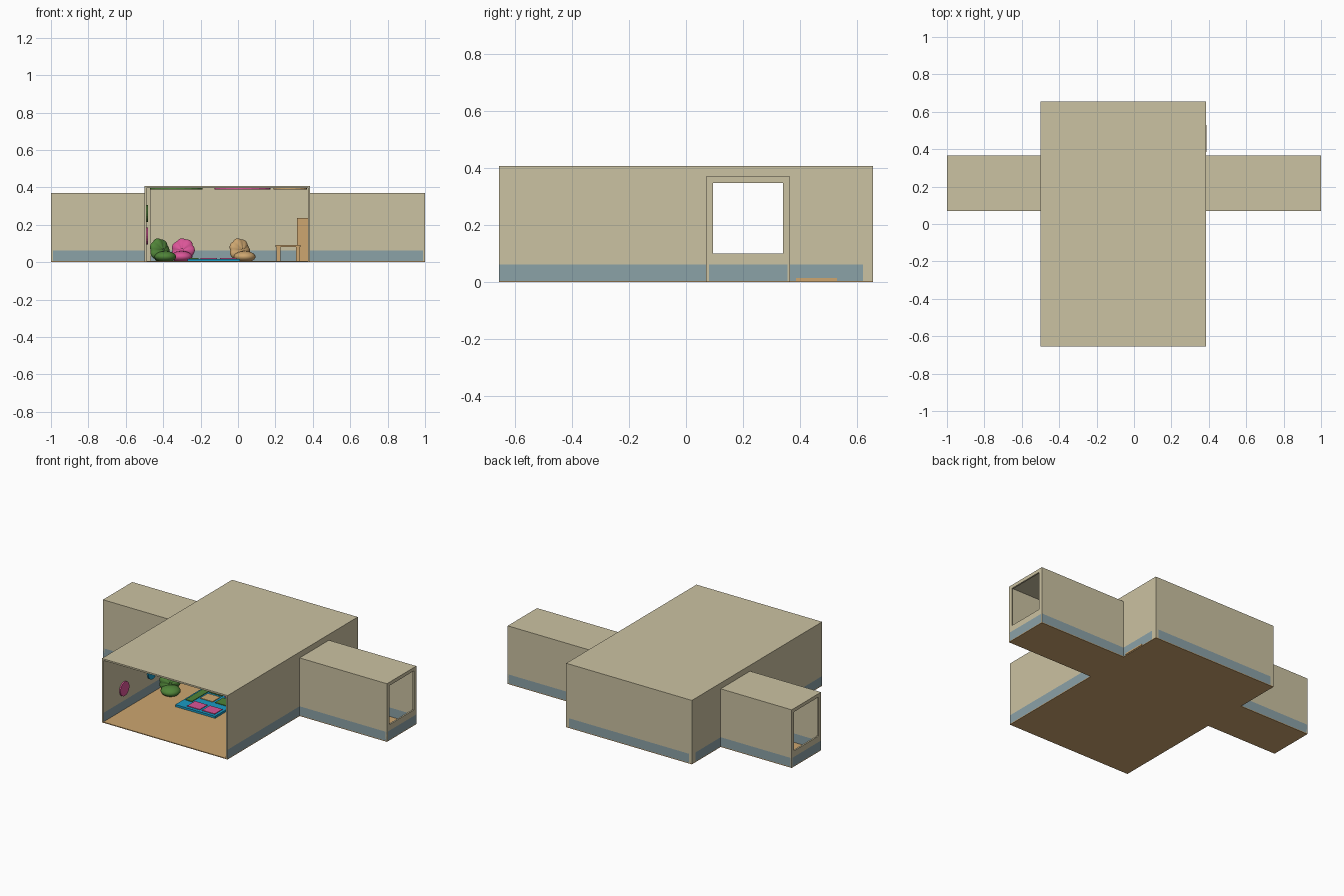
import bpy, bmesh, math
from mathutils import Vector, Matrix

if "Cube" in bpy.data.objects:
    bpy.data.objects.remove(bpy.data.objects["Cube"], do_unlink=True)


def material(name, rgb):
    m = bpy.data.materials.new(name)
    m.use_nodes = True
    m.diffuse_color = (*rgb, 1)
    m.node_tree.nodes["Principled BSDF"].inputs["Base Color"].default_value = (*rgb, 1)
    return m


BEIGE = material("beige wall", (0.60, 0.54, 0.36))
BAND = material("grey blue band", (0.26, 0.36, 0.39))
WOOD = material("warm wood", (0.61, 0.38, 0.16))
GREEN = material("leaf green", (0.08, 0.23, 0.04))
PINK = material("bright pink", (0.70, 0.09, 0.31))
BLUE = material("sky blue", (0.01, 0.33, 0.56))

# Shared building dimensions
X0, X1, Y = -0.5, 0.385, 0.655
CY0, CY1, CZ = 0.07, 0.365, 0.37
FLOOR, TOP, BAND_Z, T = 0.005, 0.407, 0.062, 0.01
BACK = 0.62


def finish(name, bm, *mats):
    me = bpy.data.meshes.new(name)
    bm.to_mesh(me)
    bm.free()
    for m in mats:
        me.materials.append(m)
    ob = bpy.data.objects.new(name, me)
    bpy.context.collection.objects.link(ob)
    return ob


def add_box(bm, lo, hi):
    lo, hi = Vector(lo), Vector(hi)
    mat = Matrix.Translation((lo + hi) / 2) @ Matrix.Diagonal((*(hi - lo), 1))
    bmesh.ops.create_cube(bm, size=1, matrix=mat)


def box(name, lo, hi, mat):
    bm = bmesh.new()
    add_box(bm, lo, hi)
    return finish(name, bm, mat)


def wall(name, lo, hi, axis, margin=0):
    """Wall whose two broad faces, across the given axis, carry the low band."""
    bm = bmesh.new()
    add_box(bm, lo, hi)
    cuts = [((0, 0, BAND_Z), (0, 0, 1))]
    if margin:
        cuts += [((lo[0] + margin, 0, 0), (1, 0, 0)), ((hi[0] - margin, 0, 0), (1, 0, 0))]
    for co, no in cuts:
        bmesh.ops.bisect_plane(bm, geom=bm.verts[:] + bm.edges[:] + bm.faces[:],
                               plane_co=co, plane_no=no)
    bm.normal_update()
    for f in bm.faces:
        c = f.calc_center_median()
        inside = lo[0] + margin <= c.x <= hi[0] - margin
        f.material_index = int(c.z < BAND_Z and abs(f.normal[axis]) > 0.9 and inside)
    return finish(name, bm, BEIGE, BAND)


# Main room
box("room_floor", (X0, -Y, 0), (X1, Y, FLOOR), WOOD)
box("room_roof", (X0, -Y, TOP - T), (X1, Y, TOP), BEIGE)
wall("back_wall", (X0, BACK, FLOOR), (X1, Y, TOP - T), 1, margin=0.02)
for side, a in (("right", X0), ("left", X1 - T)):
    wall(side + "_wall_front", (a, -Y, FLOOR), (a + T, CY0, TOP - T), 0)
    wall(side + "_wall_rear", (a, CY1, FLOOR), (a + T, BACK, TOP - T), 0)
    box(side + "_lintel", (a, CY0, CZ - T), (a + T, CY1, TOP - T), BEIGE)
box("corner_pillar", (X0 + T, BACK - 0.04, FLOOR), (X0 + 0.035, BACK, TOP - T), BEIGE)

# Side corridors with windowed ends
for side, a, b, end in (("right", -1, X0, -1), ("left", X1, 1, 1 - T)):
    box(side + "_corridor_floor", (a, CY0, 0), (b, CY1, FLOOR), WOOD)
    box(side + "_corridor_roof", (a, CY0, CZ - T), (b, CY1, CZ), BEIGE)
    wall(side + "_corridor_front", (a, CY0, FLOOR), (b, CY0 + T, CZ - T), 1)
    wall(side + "_corridor_back", (a, CY1 - T, FLOOR), (b, CY1, CZ - T), 1)
    # end panel: sill, header and two posts around the window, just proud of the walls
    e0, e1 = (end, end + T)
    wall(side + "_window_sill", (e0, CY0, FLOOR), (e1, CY1, 0.1), 0)
    box(side + "_window_header", (e0, CY0, 0.348), (e1, CY1, CZ), BEIGE)
    for post, p in (("front", CY0), ("back", CY1 - 0.025)):
        box(f"{side}_window_post_{post}", (e0, p, 0.1), (e1, p + 0.025, 0.348), BEIGE)


def bean_bag(name, x, y, turn, mat):
    """Squashed seat with a scalloped fan-shaped back."""
    bm = bmesh.new()
    seat = bmesh.ops.create_uvsphere(bm, u_segments=24, v_segments=14, radius=1)["verts"]
    for v in seat:
        v.co = Vector((v.co.x * 0.058, v.co.y * 0.058 - 0.01, max(v.co.z, -0.8) * 0.03 + 0.024))
    back = bmesh.ops.create_uvsphere(bm, u_segments=40, v_segments=20, radius=1,
                                     matrix=Matrix.Rotation(math.pi / 2, 4, "X"))["verts"]
    for v in back:
        angle = math.atan2(v.co.z, v.co.x)
        lobe = 0.9 + 0.1 * abs(math.cos(angle * 3.5))
        z = max(v.co.z * lobe, -0.9) * 0.065 + 0.0585
        v.co = Vector((v.co.x * lobe * 0.064, v.co.y * lobe * 0.032 + 0.03 + z * 0.12, z))
    for f in bm.faces:
        f.smooth = True
    ob = finish(name, bm, mat)
    ob.location = (x, y, FLOOR)
    ob.rotation_euler.z = math.radians(turn)


bean_bag("green_bean_bag", -0.395, -0.115, 40, GREEN)
bean_bag("pink_bean_bag", -0.30, 0.45, -10, PINK)
bean_bag("tan_bean_bag", 0.03, 0.45, 35, WOOD)

# Play rug with coloured patches
box("rug", (-0.27, -0.245, FLOOR), (0.01, 0.09, 0.018), BLUE)
box("rug_green_strip", (-0.258, -0.16, 0.018), (-0.212, 0.075, 0.022), GREEN)
columns, rows = (-0.2, -0.095), (-0.225, -0.095, 0.0)
patch_colours = (PINK, PINK, WOOD, GREEN, GREEN, PINK)
for i, mat in enumerate(patch_colours):
    x, y = columns[i % 2], rows[i // 2]
    box(f"rug_patch_{i + 1}", (x, y, 0.018), (x + 0.088, y + 0.078, 0.022), mat)

# Small table
box("table_top", (0.2, -0.07, 0.08), (0.335, 0.07, 0.093), WOOD)
for i, x in enumerate((0.206, 0.309)):
    for j, y in enumerate((-0.064, 0.044)):
        box(f"table_leg_{i * 2 + j + 1}", (x, y, FLOOR), (x + 0.02, y + 0.02, 0.08), WOOD)

# Tall cabinet with a plinth that reaches through the wall
box("cabinet", (0.315, 0.385, FLOOR), (X1 - T, 0.53, 0.235), WOOD)
box("cabinet_plinth", (0.315, 0.385, FLOOR), (X1 + 0.003, 0.53, 0.014), WOOD)

# Flat round ornaments under the ceiling and on the side wall


def disc(name, centre, radius, axis, mat):
    bm = bmesh.new()
    bmesh.ops.create_cone(bm, cap_ends=True, segments=20, radius1=radius, radius2=radius,
                          depth=0.008, matrix=Matrix.Translation(centre)
                          @ (Matrix.Rotation(math.pi / 2, 4, "Y") if axis == 0 else Matrix()))
    finish(name, bm, mat)


for name, x, radius, mat in (("green", -0.33, 0.14, GREEN), ("pink", 0.025, 0.15, PINK),
                             ("wood", 0.28, 0.09, WOOD)):
    disc(name + "_ceiling_disc", (x, -0.1, TOP - T - 0.005), radius, 2, mat)
for i, mat in enumerate((PINK, GREEN, BLUE, WOOD)):
    disc(f"wall_disc_{i + 1}", (X0 + T + 0.005, -0.45 + i * 0.14, 0.14 + 0.12 * (i % 2)),
         0.045, 0, mat)
